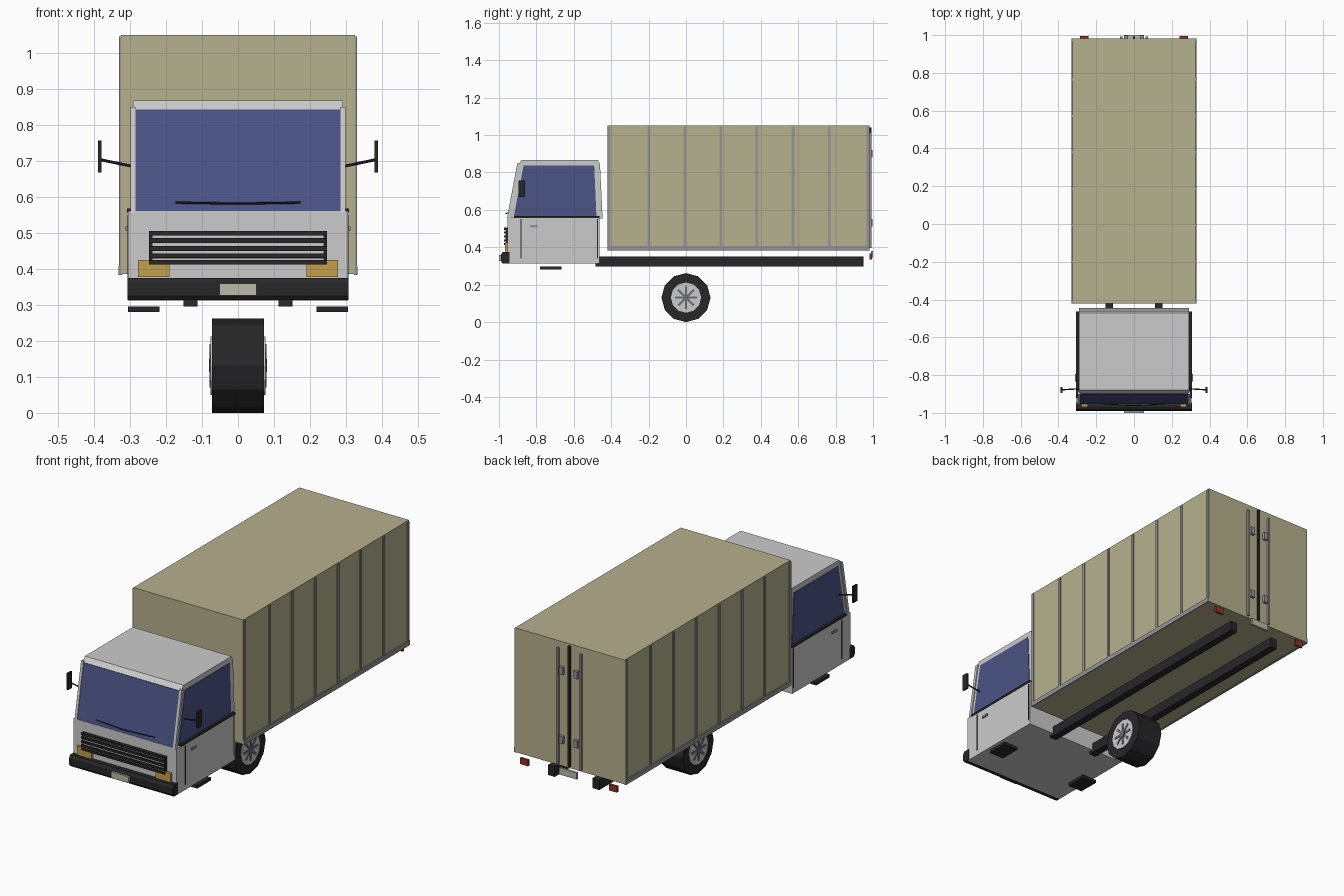
import bpy, bmesh, math
from mathutils import Vector, Matrix

if "Cube" in bpy.data.objects:
    bpy.data.objects.remove(bpy.data.objects["Cube"])


def mat(name, rgb):
    m = bpy.data.materials.new(name)
    m.diffuse_color = (*rgb, 1)
    m.use_nodes = True
    m.node_tree.nodes["Principled BSDF"].inputs["Base Color"].default_value = m.diffuse_color
    return m


KHAKI = mat("khaki", (0.47, 0.44, 0.27))
DARK = mat("dark", (0.02, 0.02, 0.022))
GLASS = mat("glass", (0.07, 0.09, 0.24))
AMBER = mat("amber", (0.55, 0.35, 0.07))
RED = mat("red", (0.3, 0.03, 0.02))
TRIM = mat("trim", (0.3, 0.3, 0.31))
PLATE = mat("plate", (0.5, 0.49, 0.4))
SPOKE = mat("spoke", (0.14, 0.16, 0.18))


def finish(name, bm, material=None):
    bmesh.ops.recalc_face_normals(bm, faces=bm.faces)
    me = bpy.data.meshes.new(name)
    bm.to_mesh(me)
    bm.free()
    ob = bpy.data.objects.new(name, me)
    bpy.context.collection.objects.link(ob)
    if material:
        me.materials.append(material)
    return ob


def add_box(bm, x, y, z):
    lo, hi = Vector((x[0], y[0], z[0])), Vector((x[1], y[1], z[1]))
    m = Matrix.Translation((lo + hi) / 2) @ Matrix.Diagonal((*(hi - lo), 1))
    bmesh.ops.create_cube(bm, size=1, matrix=m)


def boxes(name, items, material=None, mirror=False):
    bm = bmesh.new()
    for x, y, z in items:
        add_box(bm, x, y, z)
        if mirror:
            add_box(bm, (-x[1], -x[0]), y, z)
    return finish(name, bm, material)


def prism(name, pts, x0, x1, material=None, mirror=False):
    """Extrude a (y, z) profile from x0 to x1."""
    bm = bmesh.new()
    for s in ((1, -1) if mirror else (1,)):
        f = bm.faces.new([bm.verts.new((s * x0, y, z)) for y, z in pts])
        r = bmesh.ops.extrude_face_region(bm, geom=[f])
        vs = [v for v in r["geom"] if isinstance(v, bmesh.types.BMVert)]
        bmesh.ops.translate(bm, verts=vs, vec=(s * (x1 - x0), 0, 0))
    return finish(name, bm, material)


def add_rod(bm, a, b, r):
    a, b = Vector(a), Vector(b)
    m = Matrix.Translation((a + b) / 2) @ (b - a).to_track_quat("Z", "Y").to_matrix().to_4x4()
    bmesh.ops.create_cone(bm, cap_ends=True, segments=6, radius1=r, radius2=r,
                          depth=(b - a).length, matrix=m)


def rods(name, a, b, r, material):
    bm = bmesh.new()
    for s in (1, -1):
        add_rod(bm, (s * a[0], *a[1:]), (s * b[0], *b[1:]), r)
    return finish(name, bm, material)


# Cargo body with floor rail, side ribs
boxes("cargo_box", [((-0.325, 0.325), (-0.42, 0.982), (0.385, 1.05))], KHAKI)
boxes("cargo_floor_rail", [((0.322, 0.332), (-0.42, 0.982), (0.383, 0.408))], TRIM, True)
rib_y = [-0.412] + [-0.2 + 0.193 * i for i in range(6)] + [0.972]
boxes("cargo_side_ribs", [((0.322, 0.33), (y - 0.007, y + 0.007), (0.405, 1.045))
                          for y in rib_y], TRIM, True)

# Rear doors: centre seal, lock bars, hinges
boxes("door_seal", [((-0.006, 0.006), (0.98, 0.992), (0.395, 1.04))], DARK)
boxes("door_lock_bars", [((0.062, 0.074), (0.98, 0.992), (0.395, 1.015))], TRIM, True)
boxes("door_handles", [((0.032, 0.054), (0.98, 0.998), (z - 0.02, z + 0.02))
                       for z in (0.53, 0.9)], TRIM, True)

# Tail lights and rear plate
boxes("tail_lights", [((0.24, 0.287), (0.982, 0.994), (0.335, 0.368))], RED, True)
boxes("rear_plate", [((-0.052, 0.052), (0.988, 1.0), (0.345, 0.38))], PLATE)

# Chassis rails and cab steps
boxes("chassis_rails", [((0.112, 0.152), (-0.485, 0.95), (0.296, 0.35))], DARK, True)
boxes("cab_steps", [((0.218, 0.305), (-0.78, -0.665), (0.28, 0.296))], DARK, True)

# Cab lower body and sloped upper body
boxes("cab_lower", [((-0.305, 0.305), (-0.955, -0.463), (0.312, 0.56))])
prism("cab_upper", [(-0.95, 0.555), (-0.897, 0.845), (-0.878, 0.867), (-0.472, 0.867),
                    (-0.46, 0.845), (-0.446, 0.555)], -0.292, 0.292)
prism("windscreen_pillars", [(-0.957, 0.555), (-0.902, 0.85), (-0.885, 0.85),
                             (-0.94, 0.555)], 0.284, 0.298, None, True)

# Glass
prism("windscreen", [(-0.953, 0.557), (-0.9, 0.842), (-0.89, 0.842), (-0.94, 0.557)],
      -0.286, 0.286, GLASS)
prism("side_windows", [(-0.92, 0.568), (-0.868, 0.838), (-0.491, 0.838), (-0.479, 0.568)],
      0.288, 0.295, GLASS, True)
boxes("rear_window", [((-0.22, 0.22), (-0.458, -0.446), (0.62, 0.8))], GLASS).hide_render = True
bpy.data.objects.remove(bpy.data.objects["rear_window"])

# Door seams, belt line, handles
boxes("belt_line", [((0.29, 0.308), (-0.92, -0.463), (0.557, 0.568))], DARK, True)
boxes("door_seams", [((0.303, 0.307), (-0.884, -0.879), (0.34, 0.55)),
                     ((0.303, 0.307), (-0.475, -0.471), (0.34, 0.55))], DARK, True)
boxes("door_handles_cab", [((0.304, 0.312), (-0.835, -0.795), (0.507, 0.518))], TRIM, True)

# Bumper with chamfered edges, front plate
prism("front_bumper", [(-0.945, 0.314), (-0.98, 0.314), (-0.989, 0.325), (-0.989, 0.362),
                       (-0.98, 0.375), (-0.945, 0.375)], -0.307, 0.307, DARK)
boxes("front_plate", [((-0.052, 0.052), (-1.0, -0.985), (0.326, 0.359))], PLATE)

# Grille: dark panel, light strips, dark bars
boxes("grille_panel", [((-0.247, 0.247), (-0.962, -0.95), (0.412, 0.505))], DARK)
boxes("grille_strips", [((-0.238, 0.238), (-0.966, -0.96), (z - 0.004, z + 0.004))
                        for z in (0.425, 0.446, 0.468, 0.49)])
boxes("grille_bars", [((-0.247, 0.247), (-0.973, -0.96), (z - 0.006, z + 0.006))
                      for z in (0.418, 0.436, 0.457, 0.479, 0.499)], DARK)
boxes("headlights", [((0.19, 0.277), (-0.968, -0.95), (0.377, 0.425))], AMBER, True)

# Wipers and mirrors
rods("wipers", (0.0, -0.962, 0.581), (0.173, -0.951, 0.584), 0.003, DARK)
rods("mirror_arms", (0.29, -0.872, 0.684), (0.382, -0.878, 0.703), 0.004, DARK)
boxes("mirrors", [((0.379, 0.389), (-0.895, -0.862), (0.668, 0.756))], DARK, True)


# Single twelve-sided wheel under the middle of the truck
def disc(name, r, half, material=None):
    bm = bmesh.new()
    bmesh.ops.create_cone(bm, cap_ends=True, segments=12, radius1=r, radius2=r, depth=2 * half,
                          matrix=Matrix.Translation((0, 0, 0.131)) @ Matrix.Rotation(math.pi / 2, 4, "Y"))
    return finish(name, bm, material)


disc("tyre", 0.131, 0.072, DARK)
disc("wheel_rim", 0.081, 0.076)
disc("wheel_hub", 0.018, 0.081, SPOKE)
bm = bmesh.new()
for i in range(4):
    start = len(bm.verts)
    add_box(bm, (-0.079, 0.079), (-0.06, 0.06), (-0.006, 0.006))
    bm.verts.ensure_lookup_table()
    bmesh.ops.rotate(bm, verts=bm.verts[start:], cent=(0, 0, 0),
                     matrix=Matrix.Rotation(i * math.pi / 4, 3, "X"))
bmesh.ops.translate(bm, verts=bm.verts, vec=(0, 0, 0.131))
finish("wheel_spokes", bm, SPOKE)
